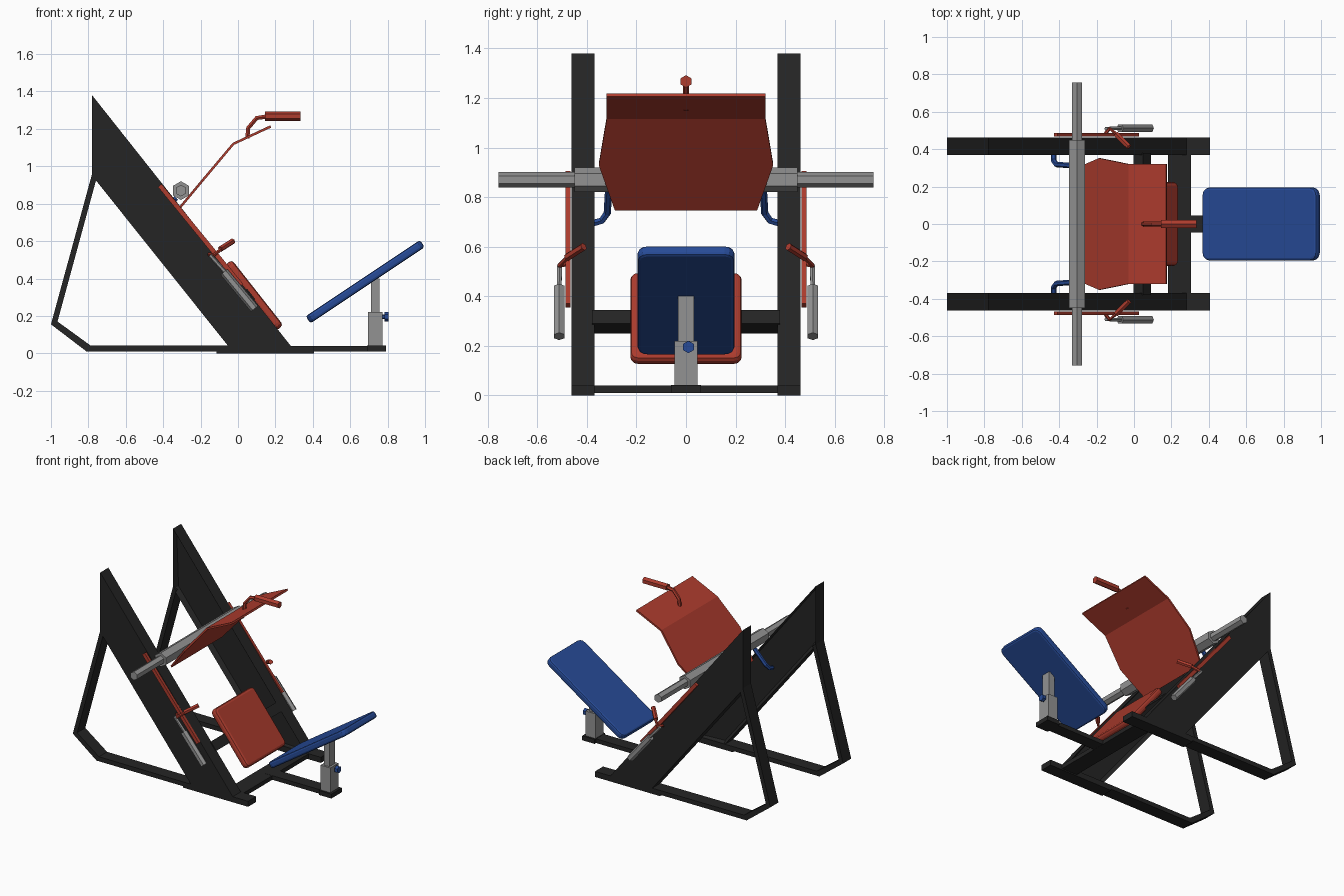
import bpy, bmesh, math
from mathutils import Matrix, Vector

if "Cube" in bpy.data.objects:
    bpy.data.objects.remove(bpy.data.objects["Cube"])


def mat(name, rgb):
    m = bpy.data.materials.new(name)
    m.diffuse_color = (*rgb, 1)
    m.use_nodes = True
    m.node_tree.nodes["Principled BSDF"].inputs["Base Color"].default_value = m.diffuse_color
    return m


BLACK = mat("black steel", (0.018, 0.018, 0.018))
RED = mat("red", (0.42, 0.045, 0.027))
BLUE = mat("blue", (0.02, 0.07, 0.31))
GREY = mat("grey metal", (0.29, 0.29, 0.29))


def finish(bm, name, m):
    bmesh.ops.recalc_face_normals(bm, faces=bm.faces[:])
    me = bpy.data.meshes.new(name)
    bm.to_mesh(me)
    bm.free()
    me.materials.append(m)
    ob = bpy.data.objects.new(name, me)
    bpy.context.collection.objects.link(ob)
    return ob


def box(name, m, centre, size, tilt=0, corner=0, edge=0):
    """Box tilted about y, with optional rounded plan corners and soft edges."""
    bm = bmesh.new()
    bmesh.ops.create_cube(bm, size=1, matrix=Matrix.Diagonal((*size, 1)))
    if corner:
        up = [e for e in bm.edges if abs(e.verts[0].co.z - e.verts[1].co.z) > 1e-4]
        bmesh.ops.bevel(bm, geom=up, offset=corner, segments=3, profile=0.5, affect='EDGES')
    if edge:
        rim = [e for e in bm.edges if abs(e.verts[0].co.z - e.verts[1].co.z) < 1e-4]
        bmesh.ops.bevel(bm, geom=rim, offset=edge, segments=2, profile=0.5, affect='EDGES')
    bm.transform(Matrix.Translation(centre) @ Matrix.Rotation(math.radians(tilt), 4, 'Y'))
    return finish(bm, name, m)


def profile(name, m, pts, y0, y1, recess=None):
    """Side profile (x, z) extruded from y0 to y1; recess hollows the y1 side."""
    bm = bmesh.new()
    f = bm.faces.new([bm.verts.new((x, y0, z)) for x, z in pts])
    new = bmesh.ops.extrude_face_region(bm, geom=[f], use_keep_orig=True)['geom']
    bmesh.ops.translate(bm, verts=[v for v in new if isinstance(v, bmesh.types.BMVert)],
                        vec=(0, y1 - y0, 0))
    bmesh.ops.recalc_face_normals(bm, faces=bm.faces[:])
    if recess:
        side = [f for f in bm.faces if all(abs(v.co.y - y1) < 1e-5 for v in f.verts)]
        bmesh.ops.inset_region(bm, faces=side, thickness=recess[0])
        for v in {v for f in side for v in f.verts}:
            v.co.y += recess[1] * (1 if y0 > y1 else -1)
    return finish(bm, name, m)


def rod(name, m, a, b, r, sides=6):
    a, b = Vector(a), Vector(b)
    bm = bmesh.new()
    bmesh.ops.create_cone(bm, cap_ends=True, segments=sides, radius1=r, radius2=r,
                          depth=(b - a).length)
    rot = (b - a).to_track_quat('Z', 'Y').to_matrix().to_4x4()
    bm.transform(Matrix.Translation((a + b) / 2) @ rot)
    return finish(bm, name, m)


def tube(name, m, pts, r):
    cu = bpy.data.curves.new(name, 'CURVE')
    cu.dimensions = '3D'
    cu.bevel_depth, cu.bevel_resolution, cu.use_fill_caps = r, 1, True
    sp = cu.splines.new('POLY')
    sp.points.add(len(pts) - 1)
    for p, c in zip(sp.points, pts):
        p.co = (*c, 1)
    sp.use_smooth = False
    cu.materials.append(m)
    ob = bpy.data.objects.new(name, cu)
    bpy.context.collection.objects.link(ob)
    return ob


SLOPE = 51.8

# Both sides: rails, rear legs, floor bars, levers, grips
for s, tag in ((-1, "front"), (1, "back")):
    out, inn = 0.463 * s, 0.37 * s
    profile(tag + "_rail", BLACK,
            [(-0.78, 1.38), (-0.78, 0.95), (-0.045, 0.03), (0.29, 0.03)], out, inn, (0.025, 0.03))
    profile(tag + "_rear_leg_and_floor_bar", BLACK,
            [(-0.78, 0.96), (-1.0, 0.155), (-0.81, 0.01), (0.405, 0.01), (0.405, 0.04),
             (-0.79, 0.043), (-0.965, 0.17), (-0.755, 0.94)], out, inn)
    box(tag + "_foot_plate", BLACK, (0.145, 0.4165 * s, 0.01), (0.52, 0.093, 0.02))
    box(tag + "_lever_bar", RED, (-0.2, 0.477 * s, 0.63), (0.69, 0.02, 0.025), SLOPE - 1)
    rod(tag + "_lever_stem", GREY, (-0.15, 0.51 * s, 0.525), (-0.06, 0.512 * s, 0.425), 0.011)
    rod(tag + "_lever_grip", GREY, (-0.075, 0.512 * s, 0.435), (0.088, 0.512 * s, 0.238), 0.024)
    tube(tag + "_peg_stem", RED,
         [(-0.155, 0.48 * s, 0.53), (-0.13, 0.51 * s, 0.525), (-0.08, 0.47 * s, 0.565)], 0.01)
    rod(tag + "_peg", RED, (-0.095, 0.48 * s, 0.557), (-0.027, 0.413 * s, 0.6), 0.016)
    tube(tag + "_release_handle", BLUE,
         [(-0.43, 0.375 * s, 0.695), (-0.43, 0.34 * s, 0.705), (-0.415, 0.318 * s, 0.735),
          (-0.33, 0.312 * s, 0.83)], 0.015)
    rod(tag + "_weight_peg", GREY, (-0.305, 0.44 * s, 0.87), (-0.305, 0.757 * s, 0.87), 0.031)

# Carriage axle, corner pointing up
bm = bmesh.new()
bmesh.ops.create_cone(bm, cap_ends=True, segments=6, radius1=0.05, radius2=0.05, depth=0.9)
bm.transform(Matrix.Translation((-0.305, 0, 0.87)) @ Matrix.Rotation(math.pi / 2, 4, 'X'))
finish(bm, "carriage_axle", GREY)

# Cross members and centre beam
box("upper_cross_beam", BLACK, (0.045, 0, 0.297), (0.07, 0.76, 0.065), SLOPE)
box("lower_cross_beam", BLACK, (0.243, 0, 0.024), (0.125, 0.76, 0.03))
box("centre_floor_beam", BLACK, (0.52, 0, 0.025), (0.54, 0.09, 0.03))
box("post_base", BLACK, (0.74, 0, 0.025), (0.1, 0.12, 0.032))

# Footboard: bent plate with tapering outline
bm = bmesh.new()
rows = [(-0.335, 0.75, 0.287), (-0.183, 0.932, 0.352), (-0.025, 1.12, 0.32), (0.175, 1.213, 0.32)]
pairs = [(bm.verts.new((x, -w, z)), bm.verts.new((x, w, z))) for x, z, w in rows]
for a, b in zip(pairs, pairs[1:]):
    bm.faces.new((a[0], a[1], b[1], b[0]))
board = finish(bm, "footboard", RED)
sol = board.modifiers.new("thickness", 'SOLIDIFY')
sol.thickness, sol.offset = 0.013, 0

# Handle on top of the footboard
tube("top_handle_stem", RED, [(0.05, 0, 1.15), (0.055, 0, 1.205), (0.1, 0, 1.258), (0.16, 0, 1.267)], 0.013)
rod("top_handle_grip", RED, (0.145, 0, 1.267), (0.335, 0, 1.267), 0.025)

# Pads
box("lower_pad", RED, (0.085, 0, 0.31), (0.445, 0.45, 0.05), SLOPE, 0.03, 0.018)
box("seat_pad", BLUE, (0.68, 0, 0.383), (0.735, 0.39, 0.046), -33.7, 0.04, 0.013)

# Adjustable seat post
box("outer_post", GREY, (0.733, 0, 0.13), (0.078, 0.092, 0.18))
box("inner_post", GREY, (0.733, 0, 0.3), (0.045, 0.066, 0.2))
rod("knob_shaft", BLUE, (0.77, 0.01, 0.195), (0.79, 0.01, 0.195), 0.012)
rod("knob", BLUE, (0.782, 0.01, 0.195), (0.805, 0.01, 0.195), 0.025)
